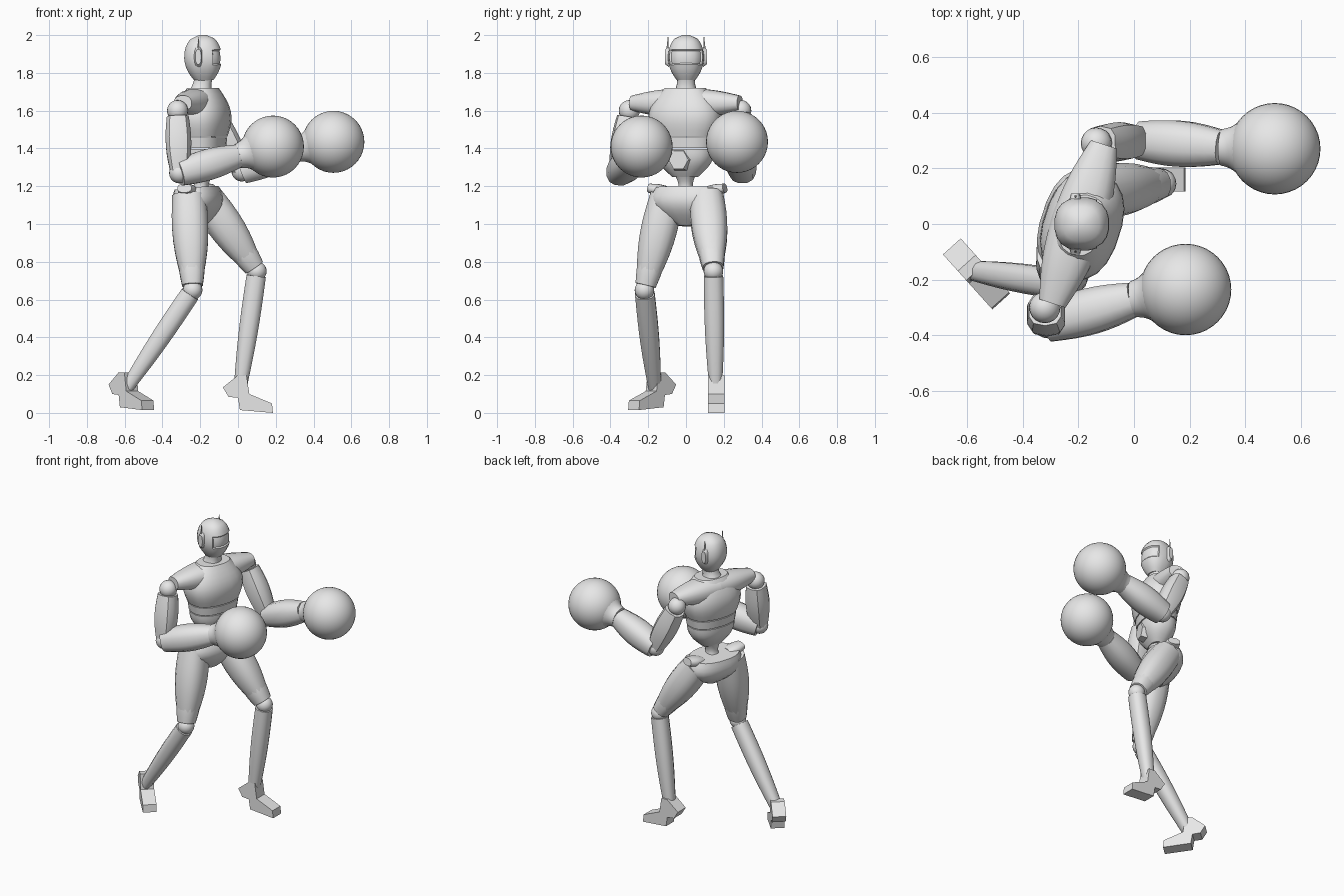
import bpy, bmesh, math
from mathutils import Vector, Matrix

if "Cube" in bpy.data.objects:
    bpy.data.objects.remove(bpy.data.objects["Cube"], do_unlink=True)

shade = (0.8, 0.8, 0.8, 1)
grey = bpy.data.materials.new("plain_grey")
grey.use_nodes = True
grey.diffuse_color = shade
grey.node_tree.nodes["Principled BSDF"].inputs["Base Color"].default_value = shade

FORWARD, LEFT, UP = Vector((1, 0, 0)), Vector((0, 1, 0)), Vector((0, 0, 1))
WORLD = Matrix.Identity(4)
# The trunk is turned toward the model's right
TRUNK = Matrix.Translation(FORWARD * -0.2) @ Matrix.Rotation(math.radians(-18), 4, 'Z')


def finish(name, bm, matrix=WORLD):
    bm.transform(matrix)
    bmesh.ops.recalc_face_normals(bm, faces=bm.faces)
    mesh = bpy.data.meshes.new(name)
    bm.to_mesh(mesh)
    bm.free()
    mesh.materials.append(grey)
    part = bpy.data.objects.new(name, mesh)
    bpy.context.collection.objects.link(part)
    bpy.ops.object.select_all(action='DESELECT')
    part.select_set(True)
    bpy.context.view_layer.objects.active = part
    bpy.ops.object.shade_smooth_by_angle(angle=math.radians(35))


def sweep(start, end, radius, flat=1, sides=16, steps=8, power=2.4, side=LEFT):
    """Rounded rings from start to end; radius is a function of the fraction."""
    start, end = Vector(start), Vector(end)
    along = (end - start).normalized()
    across = (side - along * side.dot(along)).normalized()
    depth = across.cross(along) * flat
    bm = bmesh.new()
    rings = []
    for step in range(steps + 1):
        fraction = step / steps
        centre, size = start.lerp(end, fraction), radius(fraction)
        ring = []
        for i in range(sides):
            turn = math.tau * (i + 0.5) / sides
            c, s = (math.copysign(abs(k) ** (2 / power), k) for k in (math.cos(turn), math.sin(turn)))
            ring.append(bm.verts.new(centre + (depth * c + across * s) * size))
        rings.append(ring)
    for near, far in zip(rings, rings[1:]):
        for i in range(sides):
            bm.faces.new((near[i - 1], near[i], far[i], far[i - 1]))
    bm.faces.new(rings[0])
    bm.faces.new(rings[-1])
    return bm


def taper(name, start, end, first, last, bulge=0.0, matrix=WORLD, **shape):
    """Limb or trunk part that narrows from first to last radius and swells between."""
    def radius(fraction):
        return first + (last - first) * fraction + bulge * math.sin(math.pi * fraction)
    finish(name, sweep(start, end, radius, **shape), matrix)


def ball(name, centre, radius, segments=20):
    bm = bmesh.new()
    bmesh.ops.create_uvsphere(bm, u_segments=segments, v_segments=segments // 2, radius=radius)
    finish(name, bm, Matrix.Translation(centre))


def slab(name, profile, half, matrix):
    """Side profile given thickness across."""
    bm = bmesh.new()
    face = bm.faces.new([bm.verts.new(FORWARD * f + UP * z - LEFT * half) for f, z in profile])
    grown = bmesh.ops.extrude_face_region(bm, geom=[face])["geom"]
    moved = [item for item in grown if isinstance(item, bmesh.types.BMVert)]
    bmesh.ops.translate(bm, verts=moved, vec=LEFT * half * 2)
    finish(name, bm, matrix)


def head_radius(fraction):
    """Round crown above the brow, gentle narrowing to the chin below it."""
    offset = 2 * fraction - 1
    if offset < 0:
        return 0.02 + 0.076 * math.sqrt(1 - offset ** 2)
    return 0.096 * (1 - offset ** 2 / 2)


# Head with a recessed visor
head = sweep((-0.19, 0, 2), (-0.18, 0, 1.76), head_radius, flat=1.05, sides=20, steps=12)
bmesh.ops.recalc_face_normals(head, faces=head.faces)
middles = {face: face.calc_center_median() for face in head.faces}
visor = [face for face, middle in middles.items() if middle.x > -0.14 and 1.85 < middle.z < 1.93]
bmesh.ops.inset_region(head, faces=visor, thickness=0.006, depth=-0.008)
finish("head", head)
taper("neck", (-0.18, 0, 1.79), (-0.2, 0, 1.68), 0.05, 0.07, -0.01)

# Trunk: chest, rib band, belly, spine and pelvis
broad = dict(matrix=TRUNK, flat=0.7, sides=20)
front = 0.015
taper("chest", (front, 0, 1.72), (front, 0, 1.463), 0.11, 0.17, 0.055, **broad)
taper("rib_band", (front, 0, 1.457), (front, 0, 1.403), 0.168, 0.16, **broad)
taper("belly", (front, 0, 1.397), (front, 0, 1.25), 0.158, 0.07, 0.025, **broad)
taper("belly_badge", (0.09, 0, 1.34), (0.13, 0, 1.34), 0.066, 0.055, matrix=TRUNK, sides=6, steps=2, power=2)
taper("spine", (0.01, 0, 1.26), (0, 0, 1.14), 0.055, 0.06, -0.02, matrix=TRUNK)
taper("pelvis", (-0.02, 0, 1.19), (0, 0, 0.99), 0.17, 0.04, 0.08, matrix=TRUNK, flat=0.62, sides=20)

# Paired shoulder caps, hip tabs, ear pods and aerials
for label, s in (("right", -1), ("left", 1)):
    taper(label + "_shoulder_cap", (0, 0, 1.64), (0, s * 0.3, 1.64), 0.1, 0.05, 0.012,
          matrix=TRUNK, flat=0.8, side=FORWARD)
    taper(label + "_hip_tab", (-0.02, s * 0.1, 1.17), (-0.02, s * 0.21, 1.19), 0.04, 0.04, 0.01,
          matrix=TRUNK, flat=0.6, side=FORWARD)
    taper(label + "_ear", (-0.21, s * 0.09, 1.885), (-0.21, s * 0.11, 1.885), 0.055, 0.04,
          flat=0.4, steps=2, side=UP)
    taper(label + "_aerial", (-0.21, s * 0.1, 1.9), (-0.21, s * 0.095, 1.99), 0.006, 0.002, sides=6, steps=1)

# Legs: thigh, cuff over the knee, knee ball, shin and heeled foot
LEGS = {
    "right": dict(hip=(-0.26, -0.1, 1.15), knee=(-0.24, -0.22, 0.65),
                  ankle=(-0.59, -0.165, 0.13), foot=(-0.6, -0.14, 0.015), yaw=-48),
    "left": dict(hip=(-0.17, 0.11, 1.14), knee=(0.1, 0.145, 0.75),
                 ankle=(0.01, 0.157, 0.12), foot=(0, 0.16, 0), yaw=0),
}
FOOT = [(0, 0.2), (-0.08, 0.135), (-0.05, 0.085), (0, 0.08), (0.01, 0.015),
        (0.185, 0), (0.18, 0.05), (0.06, 0.1), (0.045, 0.2)]
for label, leg in LEGS.items():
    hip, knee, ankle = (Vector(leg[joint]) for joint in ("hip", "knee", "ankle"))
    taper(label + "_thigh", hip, hip.lerp(knee, 0.94), 0.09, 0.05, 0.024)
    taper(label + "_thigh_cuff", hip.lerp(knee, 0.62), hip.lerp(knee, 0.95), 0.072, 0.056, 0.005, sides=12)
    ball(label + "_knee", knee, 0.052)
    taper(label + "_shin", knee.lerp(ankle, 0.04), ankle, 0.053, 0.034, 0.008, sides=12)
    stance = Matrix.Translation(leg["foot"]) @ Matrix.Rotation(math.radians(leg["yaw"]), 4, 'Z')
    slab(label + "_foot", FOOT, 0.043, stance)

# Arms: joint balls, upper arm, forearm, flared cuff and round glove
ARMS = {
    "right": dict(shoulder=(-0.32, -0.3, 1.6), elbow=(-0.31, -0.355, 1.27),
                  wrist=(0, -0.27, 1.36), glove=(0.185, -0.235, 1.41)),
    "left": dict(shoulder=(-0.135, 0.29, 1.6), elbow=(0.02, 0.3, 1.28),
                 wrist=(0.315, 0.275, 1.395), glove=(0.505, 0.27, 1.435)),
}
for label, arm in ARMS.items():
    shoulder, elbow, wrist, glove = (Vector(arm[joint]) for joint in ("shoulder", "elbow", "wrist", "glove"))
    ball(label + "_shoulder_ball", shoulder, 0.056)
    taper(label + "_upper_arm", shoulder.lerp(elbow, 0.1), elbow, 0.06, 0.048, 0.016, sides=10, power=2.8)
    ball(label + "_elbow", elbow, 0.055)
    taper(label + "_forearm", elbow, wrist, 0.07, 0.063, 0.018, sides=12)
    taper(label + "_glove_cuff", wrist, wrist.lerp(glove, 0.45), 0.066, 0.12, -0.012, sides=24, power=2)
    ball(label + "_glove", glove, 0.164, 40)
